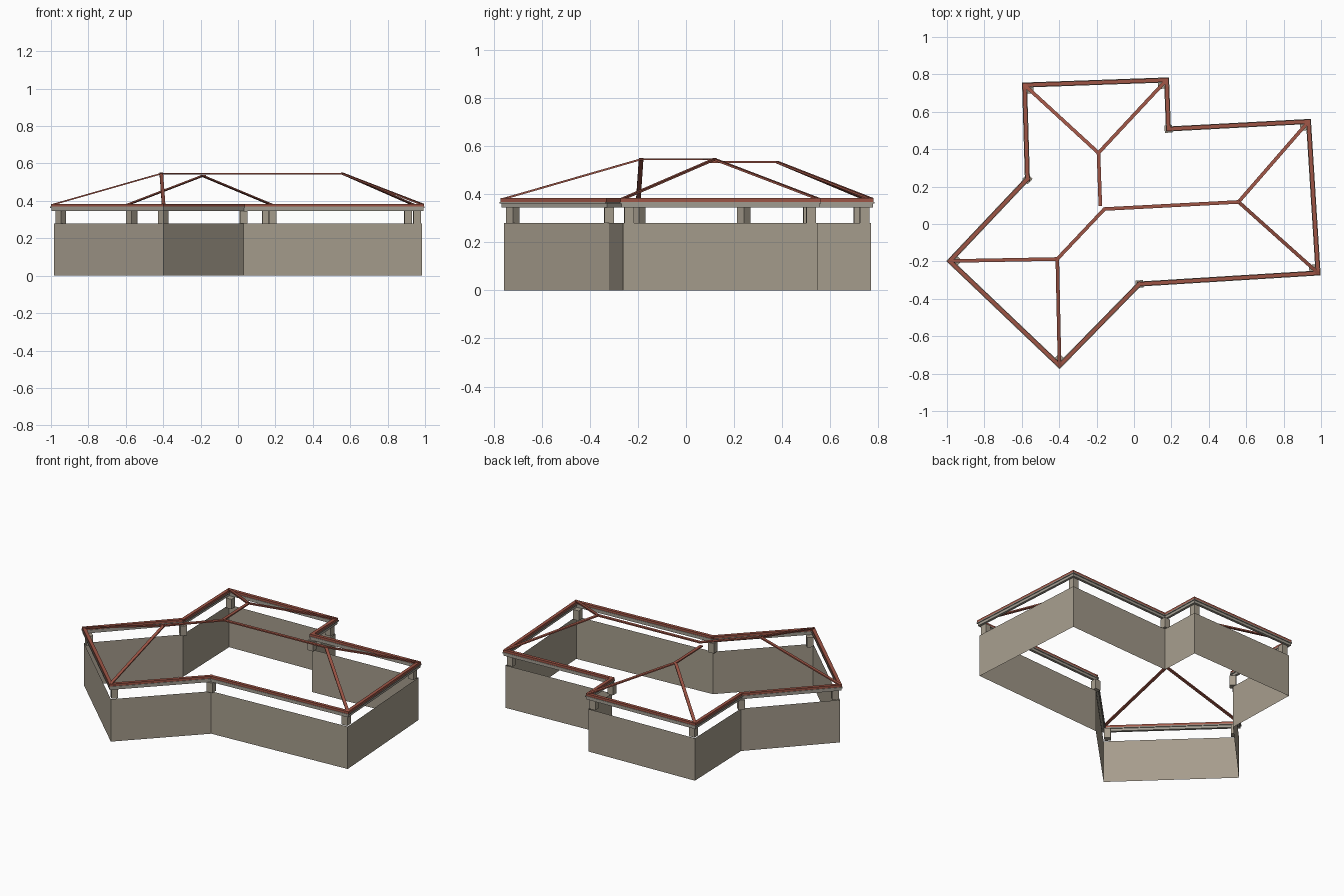
import bpy, bmesh
from mathutils import Vector, Matrix

cube = bpy.data.objects.get("Cube")
if cube:
    bpy.data.objects.remove(cube, do_unlink=True)


def material(name, rgb):
    m = bpy.data.materials.new(name)
    m.use_nodes = True
    m.diffuse_color = (*rgb, 1)
    m.node_tree.nodes["Principled BSDF"].inputs["Base Color"].default_value = (*rgb, 1)
    return m


WALL = material("warm stone", (0.38, 0.335, 0.265))
TRIM = material("grey trim", (0.36, 0.335, 0.285))
RED = material("brick red", (0.34, 0.09, 0.06))


def finish(name, bm, mat):
    me = bpy.data.meshes.new(name)
    bm.to_mesh(bm_target := me)
    bm.free()
    me.materials.append(mat)
    ob = bpy.data.objects.new(name, bm_target)
    bpy.context.scene.collection.objects.link(ob)
    return ob


def add_beam(bm, p, q, width, height, extend=0.0):
    """Box running from p to q, its sides kept vertical."""
    d = q - p
    x = d.normalized()
    y = Vector((0, 0, 1)).cross(x).normalized()
    z = x.cross(y)
    rot = Matrix((x, y, z)).transposed().to_4x4()
    size = Matrix.Diagonal((d.length + 2 * extend, width, height, 1))
    bmesh.ops.create_cube(bm, size=1, matrix=Matrix.Translation((p + q) / 2) @ rot @ size)


# Plan outline, counter-clockwise
plan = [Vector(c) for c in (
    (-0.57, 0.241, 0), (-0.985, -0.198, 0), (-0.398, -0.757, 0),
    (0.029, -0.321, 0), (0.984, -0.262, 0), (0.933, 0.548, 0),
    (0.184, 0.508, 0), (0.174, 0.77, 0), (-0.585, 0.743, 0))]
edges = list(zip(plan, plan[1:] + plan[:1]))
SILL, HEAD = 0.28, 0.345


def up(v, z):
    return Vector((v.x, v.y, z))


# Thin outer walls, open above the sill
bm = bmesh.new()
low = [bm.verts.new(v) for v in plan]
high = [bm.verts.new(up(v, SILL)) for v in plan]
for i in range(len(plan)):
    j = (i + 1) % len(plan)
    bm.faces.new((low[i], low[j], high[j], high[i]))
finish("outer_walls", bm, WALL)

# Square posts: set inside outward corners, centred on inward corners
bm = bmesh.new()
POST = 0.04
for i, corner in enumerate(plan):
    a = (corner - plan[i - 1]).normalized()
    b = (plan[(i + 1) % len(plan)] - corner).normalized()
    centre = corner.copy()
    if a.cross(b).z > 0:
        centre += (b - a) * (POST / 2 + 0.006)
    half = b * POST / 2
    mid = up(centre, (SILL + HEAD) / 2)
    add_beam(bm, mid - half, mid + half, POST, HEAD - SILL)
finish("corner_posts", bm, WALL)


# Rings of beams on the posts
def ring(name, z0, z1, width, mat):
    bm = bmesh.new()
    z = (z0 + z1) / 2
    for p, q in edges:
        add_beam(bm, up(p, z), up(q, z), width, z1 - z0, width / 2)
    finish(name, bm, mat)


ring("lintel", HEAD, 0.362, 0.016, TRIM)
ring("eave_shelf", 0.362, 0.369, 0.027, TRIM)
ring("eave_beam", 0.369, 0.384, 0.021, RED)

# Open roof frame
west = Vector((-0.41, -0.187, 0.546))
bend = Vector((-0.158, 0.08, 0.546))
east = Vector((0.559, 0.118, 0.546))
north = Vector((-0.19, 0.38, 0.534))
north_end = Vector((-0.18, 0.10, 0.534))


def frame(name, pairs):
    bm = bmesh.new()
    for p, q in pairs:
        add_beam(bm, p, q, 0.019, 0.008, 0.004)
    finish(name, bm, RED)


frame("ridge_beams", [(west, bend), (bend, east), (north, north_end)])
frame("hip_rafters", [(top, up(plan[i], 0.382)) for top, i in (
    (west, 1), (west, 2), (east, 4), (east, 5), (north, 7), (north, 8))])
